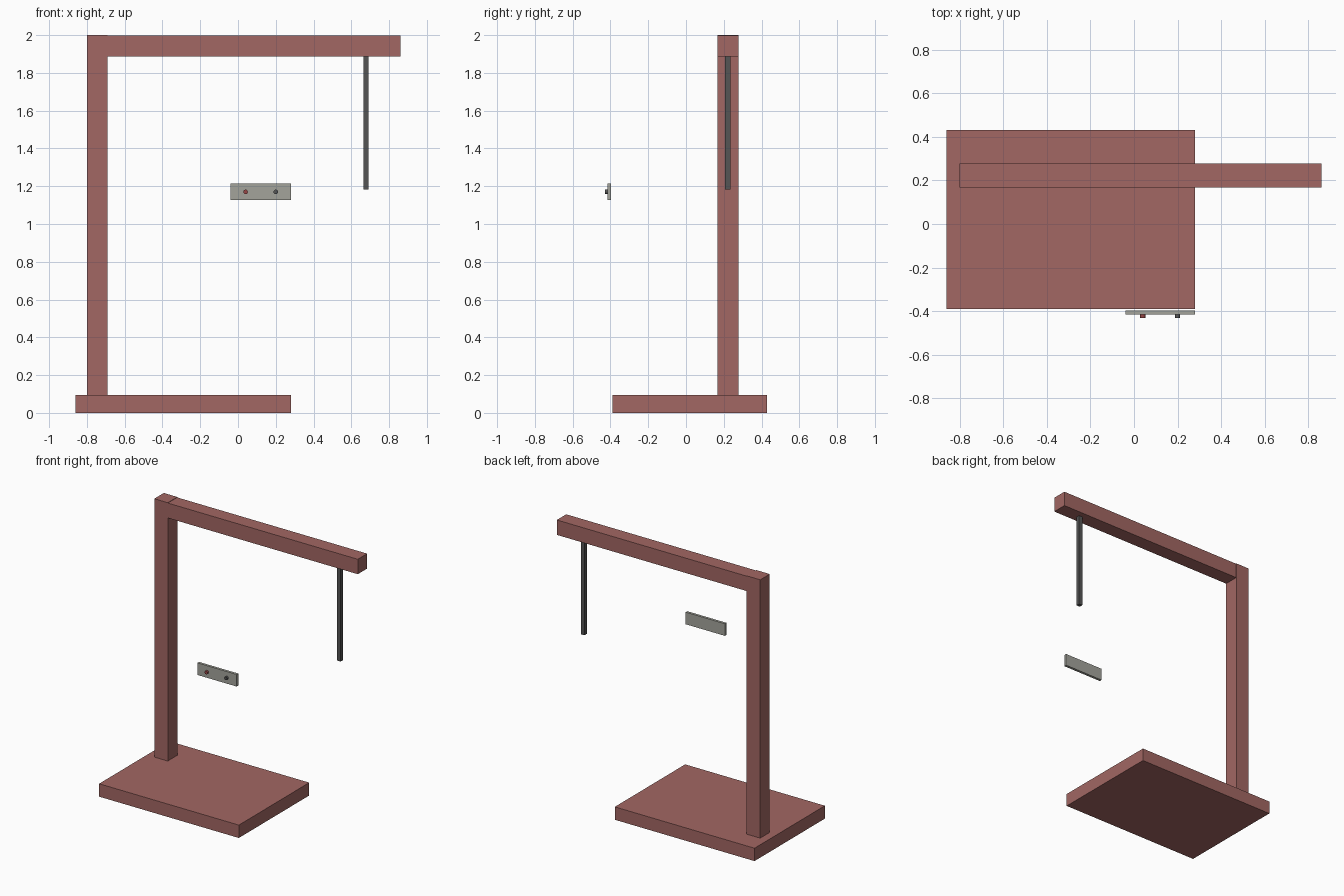
import bpy, math

if "Cube" in bpy.data.objects:
    bpy.data.objects.remove(bpy.data.objects["Cube"])


def material(name, rgb):
    m = bpy.data.materials.new(name)
    m.diffuse_color = (*rgb, 1)
    m.use_nodes = True
    m.node_tree.nodes["Principled BSDF"].inputs["Base Color"].default_value = m.diffuse_color
    return m


def box(name, lo, hi, mat):
    """Axis-aligned box between two corners."""
    bpy.ops.mesh.primitive_cube_add(
        size=1, location=[(a + b) / 2 for a, b in zip(lo, hi)])
    ob = bpy.context.object
    ob.name = name
    ob.scale = [b - a for a, b in zip(lo, hi)]
    bpy.ops.object.transform_apply(location=False, rotation=False, scale=True)
    ob.data.materials.append(mat)
    return ob


def button(name, x, mat):
    """Small round button on the front of the control plate."""
    bpy.ops.mesh.primitive_cylinder_add(
        vertices=20, radius=0.012, depth=0.016,
        location=(x, -0.422, 1.17), rotation=(math.pi / 2, 0, 0))
    ob = bpy.context.object
    ob.name = name
    ob.data.materials.append(mat)
    bpy.ops.object.shade_smooth_by_angle(angle=math.radians(40))


frame_red = material("frame_red", (0.36, 0.135, 0.125))
plate_grey = material("plate_grey", (0.37, 0.37, 0.33))
rod_grey = material("rod_grey", (0.09, 0.09, 0.09))
button_red = material("button_red", (0.3, 0.06, 0.06))

# Stand: base slab, upright post, horizontal arm running into the post
box("base", (-0.86, -0.39, 0), (0.28, 0.43, 0.095), frame_red)
box("post", (-0.80, 0.167, 0.095), (-0.69, 0.278, 2.0), frame_red)
box("arm", (-0.798, 0.168, 1.887), (0.86, 0.277, 1.997), frame_red)

# Rod hanging from the arm
box("hanging_rod", (0.664, 0.207, 1.183), (0.692, 0.235, 1.887), rod_grey)

# Free-floating control plate with its two buttons
box("control_plate", (-0.04, -0.415, 1.126), (0.28, -0.396, 1.215), plate_grey)
button("left_button", 0.04, button_red)
button("right_button", 0.20, rod_grey)
